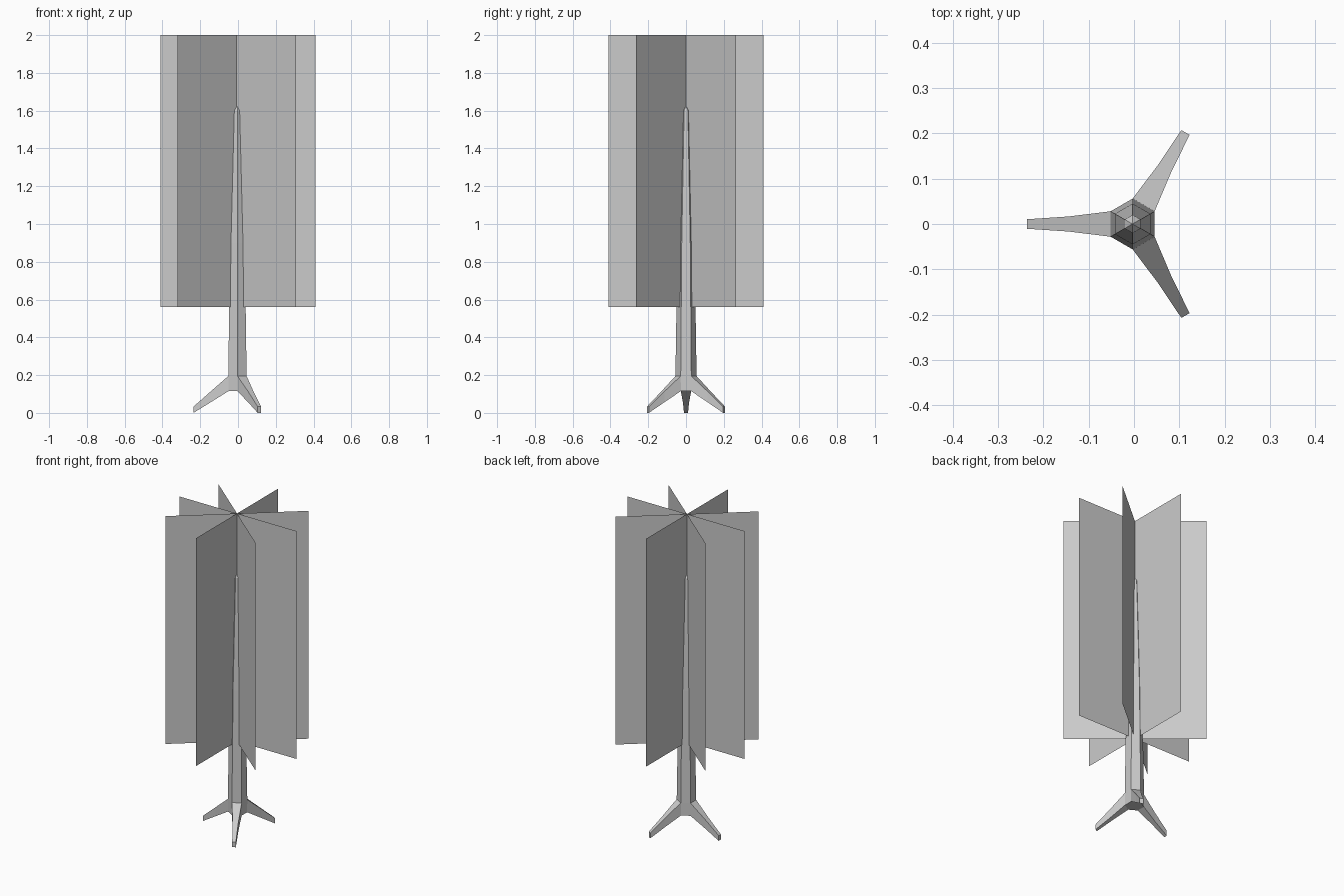
import bpy, bmesh, math
from mathutils import Vector

if "Cube" in bpy.data.objects:
    bpy.data.objects.remove(bpy.data.objects["Cube"])

CX = -0.003  # trunk axis


def finish(bm, name):
    mesh = bpy.data.meshes.new(name)
    bm.to_mesh(mesh)
    bm.free()
    obj = bpy.data.objects.new(name, mesh)
    bpy.context.collection.objects.link(obj)
    return obj


# Trunk: tapered six-sided stem with a pointed top, roots grown from alternate sides
bm = bmesh.new()
rings = []
for z, r in [(0.115, 0.055), (0.195, 0.056), (0.9, 0.045), (1.6, 0.02)]:
    rings.append([bm.verts.new((CX + r * math.cos(math.radians(30 + 60 * i)),
                                r * math.sin(math.radians(30 + 60 * i)), z))
                  for i in range(6)])
root_faces = []
for k in range(3):
    for i in range(6):
        j = (i + 1) % 6
        f = bm.faces.new((rings[k][i], rings[k][j], rings[k + 1][j], rings[k + 1][i]))
        if k == 0 and i % 2 == 0:
            root_faces.append((f, math.radians(60 + 60 * i)))
bm.faces.new(rings[0][::-1])
tip = bm.verts.new((CX - 0.001, 0, 1.625))
for i in range(6):
    bm.faces.new((rings[3][i], rings[3][(i + 1) % 6], tip))

# Roots: two extruded sections (distance, half width, bottom z, top z)
for face, ang in root_faces:
    out = Vector((math.cos(ang), math.sin(ang), 0))
    side = Vector((-out.y, out.x, 0))
    for dist, half, low, high in [(0.142, 0.0165, 0.056, 0.113),
                                  (0.233, 0.0105, 0.0, 0.033)]:
        face = bmesh.ops.extrude_discrete_faces(bm, faces=[face])["faces"][0]
        mid = face.calc_center_median().z
        for v in face.verts:
            s = 1 if (v.co - Vector((CX, 0, 0))).dot(side) > 0 else -1
            z = high if v.co.z > mid else low
            v.co = Vector((CX, 0, z)) + out * dist + side * s * half
bmesh.ops.recalc_face_normals(bm, faces=bm.faces)
finish(bm, "trunk_and_roots")

# Foliage: four crossed upright cards
for n, (deg, cx) in enumerate([(0, 0), (40, -0.007), (90, -0.007), (140, -0.007)]):
    a = math.radians(deg)
    dx, dy = 0.41 * math.cos(a), 0.41 * math.sin(a)
    bm = bmesh.new()
    bm.faces.new([bm.verts.new(p) for p in
                  [(cx - dx, -dy, 0.56), (cx + dx, dy, 0.56),
                   (cx + dx, dy, 2.0), (cx - dx, -dy, 2.0)]])
    finish(bm, f"foliage_card_{n + 1}")
